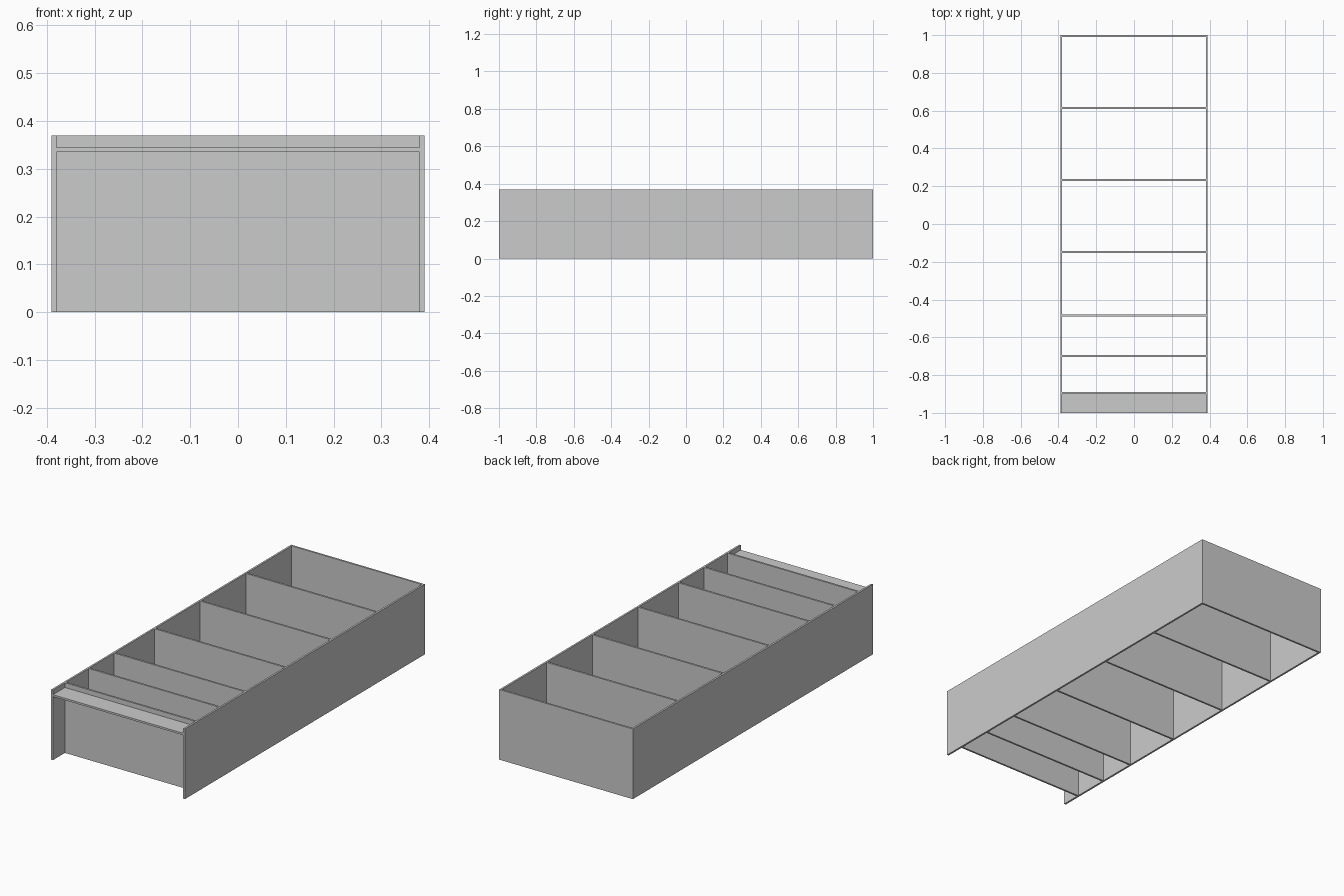
import bpy

if "Cube" in bpy.data.objects:
    bpy.data.objects.remove(bpy.data.objects["Cube"])

W, H, D, T = 0.78, 2.0, 0.37, 0.01   # width, length along y, depth along z, board thickness


def board(name, x0, x1, y0, y1, z0, z1):
    bpy.ops.mesh.primitive_cube_add(
        size=1, location=((x0 + x1) / 2, (y0 + y1) / 2, (z0 + z1) / 2))
    ob = bpy.context.object
    ob.name = name
    ob.scale = (x1 - x0, y1 - y0, z1 - z0)
    bpy.ops.object.transform_apply(location=False, rotation=False, scale=True)
    return ob


inner = W / 2 - T

# Long side panels
board("side_panel_left", -W / 2, -inner, -H / 2, H / 2, 0, D)
board("side_panel_right", inner, W / 2, -H / 2, H / 2, 0, D)

# Top board closing the far end
board("top_board", -inner, inner, H / 2 - T, H / 2, 0, D)

# Shelves, the last one being the bottom shelf
for i, y in enumerate((0.614, 0.233, -0.149, -0.485, -0.698, -0.895)):
    board(f"shelf_{i + 1}", -inner, inner, y - T / 2, y + T / 2, 0, D)

# Recessed kick plate below the bottom shelf
board("kick_plate", -inner, inner, -H / 2, -0.90, 0.335, 0.345)
